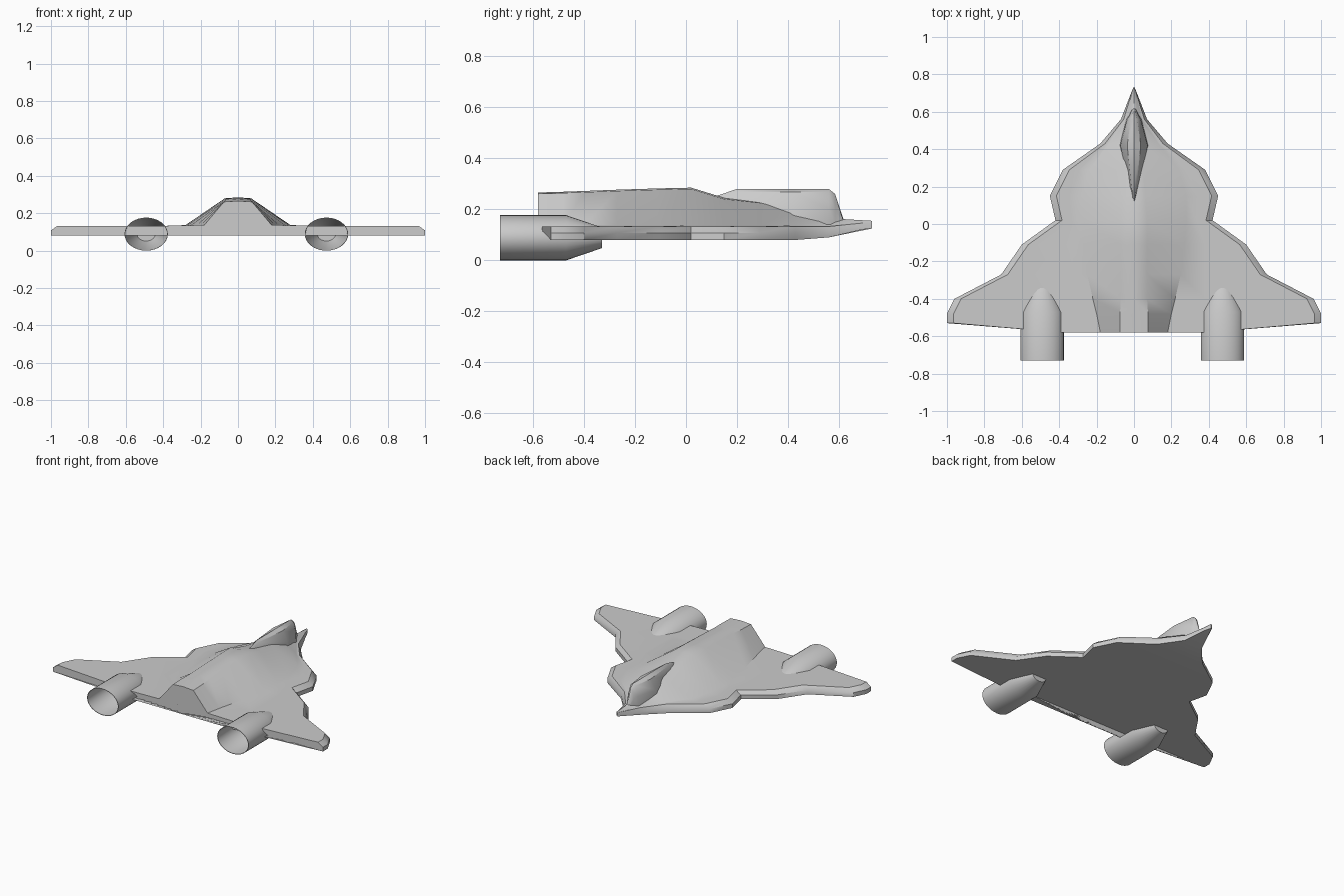
import bpy, bmesh, math

cube = bpy.data.objects.get("Cube")
if cube:
    bpy.data.objects.remove(cube)

grey = bpy.data.materials.new("hull grey")
grey.use_nodes = True
COLOUR = (0.6, 0.6, 0.6, 1)
grey.diffuse_color = COLOUR
grey.node_tree.nodes["Principled BSDF"].inputs["Base Color"].default_value = COLOUR


def loft(name, rings, cap_start=True, cap_end=True, angle=35):
    """Skin a list of closed rings that all have the same number of points."""
    bm = bmesh.new()
    loops = [[bm.verts.new(p) for p in ring] for ring in rings]
    n = len(loops[0])
    for a, b in zip(loops, loops[1:]):
        for i in range(n):
            j = (i + 1) % n
            bm.faces.new((a[i], a[j], b[j], b[i]))
    if cap_start:
        bm.faces.new(loops[0])
    if cap_end:
        bm.faces.new(loops[-1])
    bmesh.ops.remove_doubles(bm, verts=bm.verts, dist=0.0005)
    bmesh.ops.dissolve_degenerate(bm, edges=bm.edges, dist=0.0005)
    bmesh.ops.recalc_face_normals(bm, faces=bm.faces)
    mesh = bpy.data.meshes.new(name)
    bm.to_mesh(mesh)
    bm.free()
    mesh.materials.append(grey)
    obj = bpy.data.objects.new(name, mesh)
    bpy.context.collection.objects.link(obj)
    bpy.ops.object.select_all(action='DESELECT')
    obj.select_set(True)
    bpy.context.view_layer.objects.active = obj
    bpy.ops.object.shade_smooth_by_angle(angle=math.radians(angle))
    return obj


def mirrored(half):
    """Close a half section that runs from top centre to bottom centre."""
    return half + [(-x, y, z) for x, y, z in reversed(half[1:-1])]


# Hull and wings: y, edge x, shoulder x, ridge half width, ridge z, bottom z
stations = [
    (0.73, 0.004, 0.003, 0.002, 0.155, 0.13),
    (0.56, 0.07, 0.04, 0.015, 0.165, 0.09),
    (0.43, 0.18, 0.13, 0.04, 0.20, 0.08),
    (0.29, 0.38, 0.24, 0.05, 0.23, 0.08),
    (0.15, 0.45, 0.28, 0.06, 0.245, 0.08),
    (0.02, 0.42, 0.28, 0.07, 0.285, 0.08),
    (-0.11, 0.60, 0.27, 0.07, 0.282, 0.08),
    (-0.27, 0.71, 0.25, 0.07, 0.277, 0.08),
    (-0.40, 0.96, 0.22, 0.07, 0.272, 0.08),
    (-0.48, 1.0, 0.20, 0.075, 0.269, 0.08),
    (-0.58, 1.0, 0.18, 0.075, 0.266, 0.08),
]
rings = []
for y, edge, shoulder, ridge, top, low in stations:
    wing = max(0.133, low + 0.02)
    inner = max(edge - 0.035, (edge + shoulder) / 2)
    mid = min(0.38, (shoulder + inner) / 2)
    tip_y = max(y, -0.53)
    half = [(0, y, top), (ridge, y, top - 0.005), (shoulder, y, wing + 0.004),
            (mid, y, wing), (inner, tip_y, wing), (edge, tip_y, wing - 0.025),
            (edge, tip_y, low), (mid, y, low), (0, y, low)]
    rings.append(mirrored(half))
loft("hull_and_wings", rings)

# Canopy: y, half width, top z
canopy = [(0.10, 0.004, 0.246), (0.20, 0.028, 0.28), (0.42, 0.072, 0.28),
          (0.56, 0.036, 0.28), (0.585, 0.022, 0.26), (0.62, 0.008, 0.155)]
rings = []
for y, w, top in canopy:
    base = 0.14
    rings.append(mirrored([(0, y, top), (w * 0.5, y, top - 0.012),
                           (w, y, base + (top - base) * 0.45),
                           (w * 1.1, y, base), (0, y, base)]))
loft("canopy", rings, angle=40)


# Engines: hollow oval pods, tapered towards the nose
def oval(cx, y, scale):
    return [(cx + 0.116 * scale * math.cos(2 * math.pi * k / 32), y,
             0.0885 + 0.0885 * scale * math.sin(2 * math.pi * k / 32))
            for k in range(32)]


for name, cx in (("right_engine", -0.491), ("left_engine", 0.473)):
    profile = [(-0.33, 0.46), (-0.47, 1), (-0.73, 1),
               (-0.73, 0.97), (-0.48, 0.96), (-0.35, 0.42)]
    loft(name, [oval(cx, y, s) for y, s in profile])
